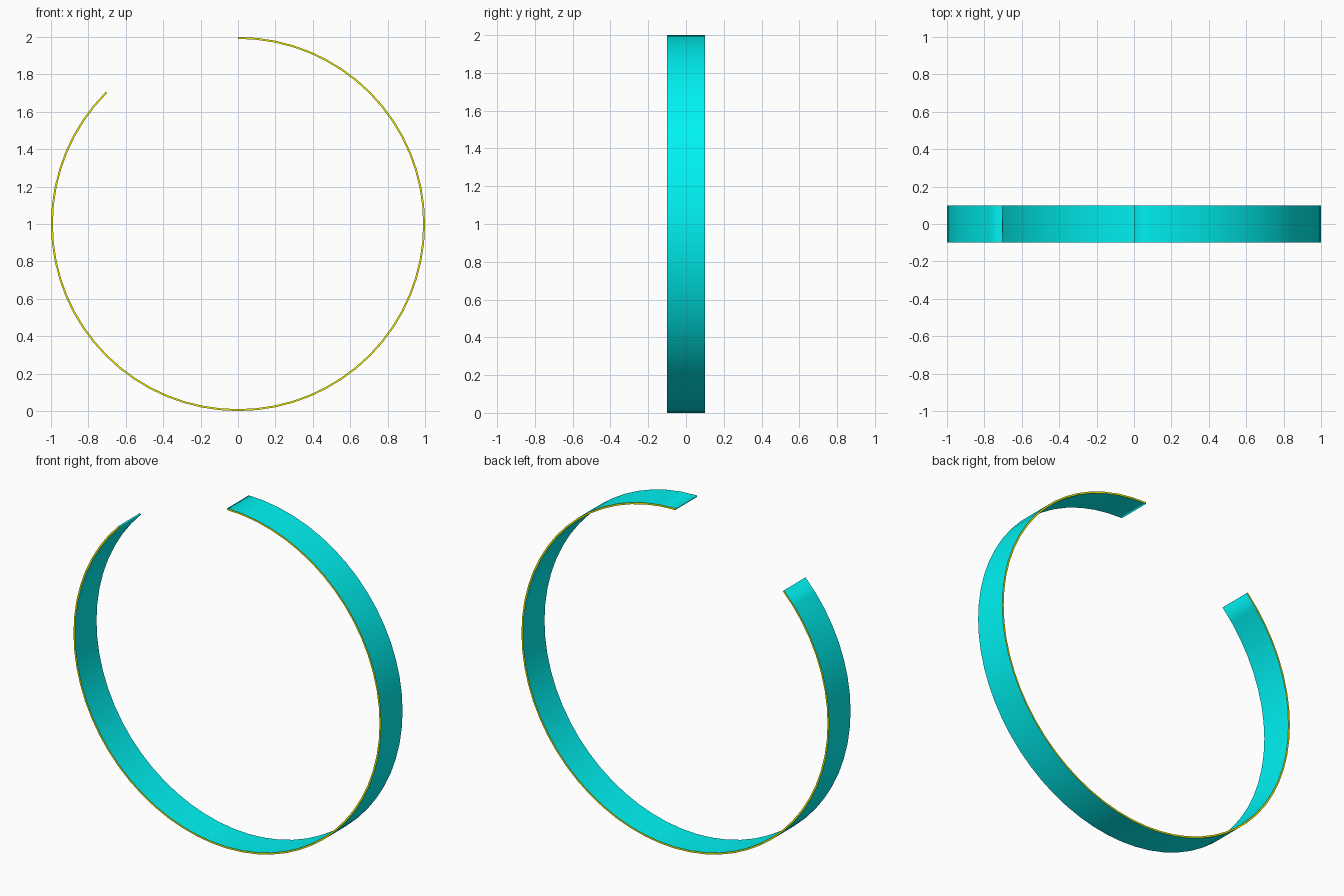
import bpy, bmesh
from math import sin, cos, radians

if "Cube" in bpy.data.objects:
    bpy.data.objects.remove(bpy.data.objects["Cube"])

R, THICK, HALF_W = 1.0, 0.01, 0.1
STEPS, SWEEP = 56, radians(315)


def material(name, color):
    mat = bpy.data.materials.new(name)
    mat.diffuse_color = color
    mat.use_nodes = True
    mat.node_tree.nodes["Principled BSDF"].inputs["Base Color"].default_value = mat.diffuse_color
    return mat


# Rectangular cross-section (radius, y) swept clockwise from the top
profile = [(R, -HALF_W), (R, HALF_W), (R - THICK, HALF_W), (R - THICK, -HALF_W)]
bm = bmesh.new()
rings = []
for i in range(STEPS + 1):
    a = SWEEP * i / STEPS
    rings.append([bm.verts.new((r * sin(a), y, 1 + r * cos(a))) for r, y in profile])

# Broad faces use slot 0, the two rims (odd sides) use slot 1
for a, b in zip(rings, rings[1:]):
    for k in range(4):
        n = (k + 1) % 4
        face = bm.faces.new((a[k], a[n], b[n], b[k]))
        face.material_index = k % 2

# End caps
bm.faces.new(rings[0])
bm.faces.new(rings[-1][::-1])
bmesh.ops.recalc_face_normals(bm, faces=bm.faces)

# Smooth along the band, crisp where the rims meet the broad faces
for face in bm.faces:
    face.smooth = True
for edge in bm.edges:
    if len({f.material_index for f in edge.link_faces}) > 1:
        edge.smooth = False

mesh = bpy.data.meshes.new("open_band")
bm.to_mesh(mesh)
bm.free()
mesh.materials.append(material("cyan", (0.0, 0.9, 0.9, 1)))
mesh.materials.append(material("yellow", (0.9, 0.9, 0.0, 1)))
band = bpy.data.objects.new("open_band", mesh)
bpy.context.collection.objects.link(band)
